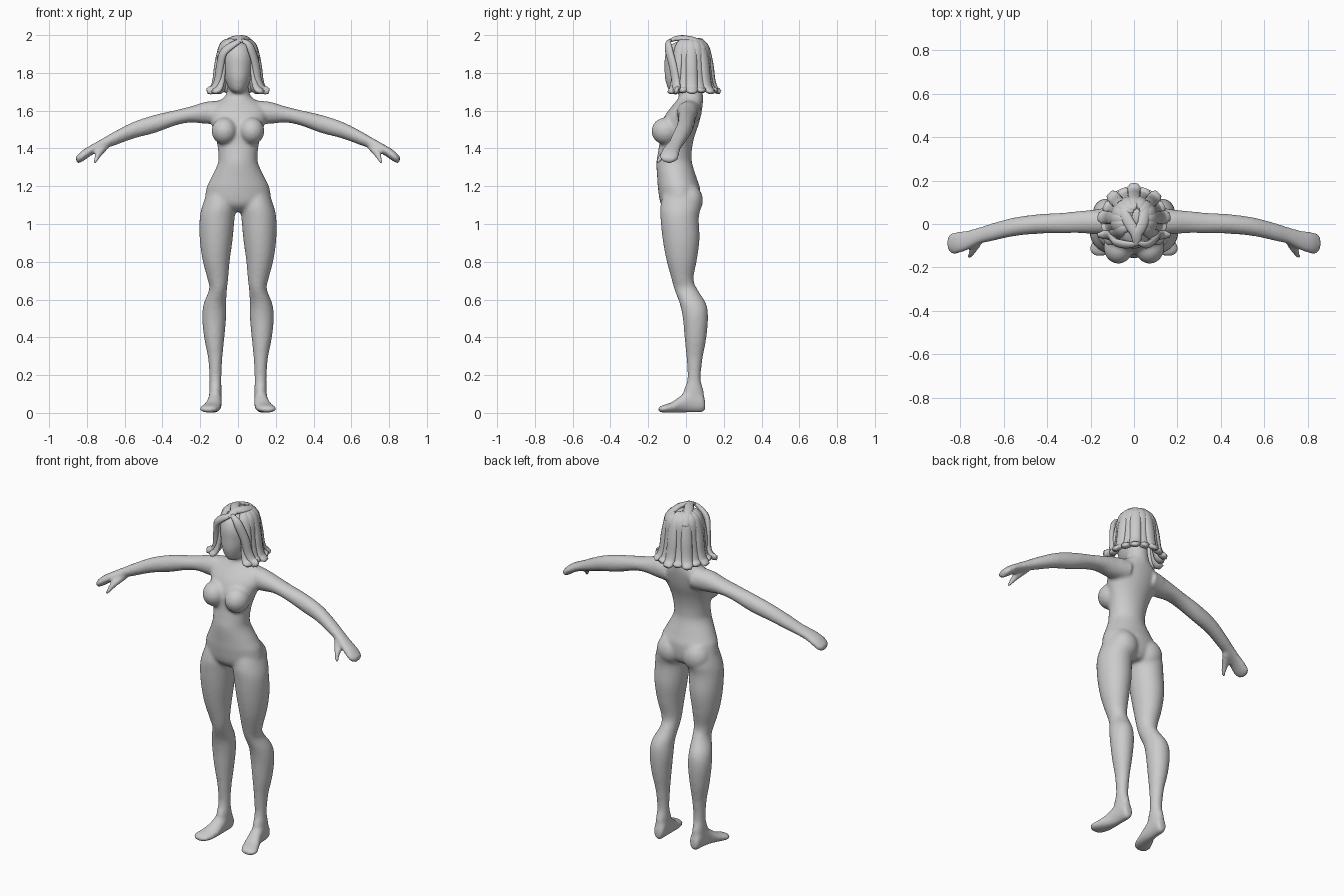
import bpy, bmesh, math
from mathutils import Vector, Matrix

grey = bpy.data.materials.new("plain_grey")
grey.diffuse_color = (0.6, 0.6, 0.6, 1)


def skin(bm, rings):
    """Bridge a list of vertex rings and close both ends."""
    loops = [[bm.verts.new(p) for p in r] for r in rings]
    n = len(loops[0])
    for a, b in zip(loops, loops[1:]):
        for i in range(n):
            bm.faces.new((a[i], a[(i + 1) % n], b[(i + 1) % n], b[i]))
    bm.faces.new(loops[0][::-1])
    bm.faces.new(loops[-1])


def spline(rows, steps=5):
    """Smoothly interpolate rows of numbers (Catmull-Rom)."""
    out = []
    for i in range(len(rows) - 1):
        a, b = rows[max(i - 1, 0)], rows[i]
        c, d = rows[i + 1], rows[min(i + 2, len(rows) - 1)]
        for k in range(steps):
            t = k / steps
            out.append([0.5 * (2 * q + (r - p) * t + (2 * p - 5 * q + 4 * r - s) * t * t
                               + (3 * q - p - 3 * r + s) * t ** 3)
                        for p, q, r, s in zip(a, b, c, d)])
    return out + [list(rows[-1])]


def loft(bm, axis, rows, sx=1, n=24):
    """Elliptic loft; each row is position on axis, then min/max of the other two axes."""
    rings = []
    for s, u0, u1, v0, v1 in spline(rows):
        ring = []
        for i in range(n):
            a = 2 * math.pi * i / n
            u = (u0 + u1) / 2 + (u1 - u0) / 2 * math.cos(a)
            v = (v0 + v1) / 2 + (v1 - v0) / 2 * math.sin(a)
            p = {"X": (s, u, v), "Y": (u, s, v), "Z": (u, v, s)}[axis]
            ring.append((p[0] * sx, p[1], p[2]))
        rings.append(ring)
    skin(bm, rings)


def ball(bm, c, r, tilt=0):
    m = Matrix.Translation(c) @ Matrix.Rotation(tilt, 4, "Y") @ Matrix.Diagonal((*r, 1))
    bmesh.ops.create_uvsphere(bm, u_segments=24, v_segments=16, radius=1, matrix=m)


def finish(bm, name):
    bmesh.ops.recalc_face_normals(bm, faces=bm.faces)
    me = bpy.data.meshes.new(name)
    bm.to_mesh(me)
    bm.free()
    me.materials.append(grey)
    for p in me.polygons:
        p.use_smooth = True
    ob = bpy.data.objects.new(name, me)
    bpy.context.collection.objects.link(ob)
    return ob


# ---- body: torso, neck and head
bm = bmesh.new()
torso = [(1.065, .06, -.09, .04), (1.105, .165, -.133, .07), (1.185, .168, -.148, .075),
         (1.24, .145, -.152, .058), (1.32, .107, -.157, .033), (1.37, .104, -.15, .03),
         (1.42, .110, -.142, .035), (1.47, .122, -.138, .047), (1.53, .142, -.13, .068),
         (1.58, .155, -.108, .08), (1.62, .145, -.078, .087), (1.65, .105, -.053, .09),
         (1.68, .066, -.037, .09), (1.75, .054, -.04, .085)]
loft(bm, "Z", [(z, -w, w, f, b) for z, w, f, b in torso], n=32)
head = [(1.695, .02, -.075, .0), (1.715, .047, -.095, .05), (1.77, .07, -.112, .09),
        (1.83, .082, -.114, .105), (1.89, .085, -.112, .11), (1.94, .07, -.09, .10),
        (1.97, .03, -.04, .06)]
loft(bm, "Z", [(z, -w, w, f, b) for z, w, f, b in head])

leg = [(1.20, .03, .15, -.11, .06), (1.10, .012, .188, -.135, .078), (1.03, .018, .203, -.135, .068),
       (.92, .028, .203, -.124, .072), (.81, .043, .188, -.104, .058), (.71, .052, .162, -.077, .04),
       (.655, .058, .153, -.062, .06), (.577, .063, .182, -.033, .107), (.50, .063, .190, -.017, .117),
       (.39, .073, .178, -.007, .107), (.286, .083, .158, .003, .088), (.18, .088, .151, .008, .078),
       (.11, .087, .153, -.015, .095), (.03, .09, .15, -.02, .098)]
foot = [(.102, .098, .138, .015, .06), (.085, .087, .15, .003, .11), (.03, .086, .155, .001, .135),
        (-.02, .086, .165, .001, .098), (-.07, .09, .188, .001, .06), (-.11, .10, .204, .001, .045),
        (-.135, .115, .197, .003, .036), (-.147, .135, .18, .01, .026)]
arm = [(.08, -.05, .085, 1.53, 1.655), (.17, -.048, .068, 1.53, 1.647), (.25, -.042, .06, 1.537, 1.623),
       (.33, -.043, .052, 1.522, 1.603), (.44, -.045, .045, 1.482, 1.578), (.55, -.056, .03, 1.453, 1.542),
       (.65, -.078, .004, 1.417, 1.492), (.71, -.092, -.015, 1.395, 1.457), (.77, -.122, -.03, 1.367, 1.423),
       (.82, -.138, -.037, 1.333, 1.393), (.845, -.132, -.045, 1.322, 1.37), (.858, -.11, -.065, 1.335, 1.358)]
thumb = [(.71, -.07, 1.405, .022), (.735, -.11, 1.375, .02), (.748, -.135, 1.35, .015),
         (.757, -.15, 1.328, .01)]

# ---- limbs and soft forms, mirrored left and right
for s in (-1, 1):
    loft(bm, "Z", leg, s)
    loft(bm, "Y", foot, s)
    loft(bm, "X", arm, s)
    ball(bm, (s * .072, -.108, 1.492), (.068, .075, .072))
    ball(bm, (s * .085, .018, 1.125), (.08, .072, .085))
    ball(bm, (s * .12, .02, 1.60), (.09, .055, .05), s * .2)
    for x, y, z, r in spline(thumb, 3):
        ball(bm, (s * x, y, z), (r, r, r))
body = finish(bm, "body")
rm = body.modifiers.new("blend", "REMESH")
rm.mode = "VOXEL"
rm.voxel_size = .009
rm.use_smooth_shade = True
sm = body.modifiers.new("soften", "SMOOTH")
sm.factor = .5
sm.iterations = 8

# ---- hair: a cap under overlapping flicked locks
bm = bmesh.new()
ball(bm, (0, .028, 1.868), (.097, .102, .115))
finish(bm, "hair_cap")


def lock(bm, pts, wide, thick, hub=Vector((0, .02, 1.84))):
    """Flattened lock of hair along a path, facing away from the head."""
    path = [Vector(p) for p in spline(pts, 4)]
    rings = []
    for i, p in enumerate(path):
        t = (path[min(i + 1, len(path) - 1)] - path[max(i - 1, 0)]).normalized()
        out = p - hub
        out.z = max(out.z, 0)
        side = t.cross(out).normalized()
        nor = side.cross(t).normalized()
        f = i / (len(path) - 1)
        k = min(1, .45 + 2 * f) * (1 if f < .95 else .7)
        rings.append([p + side * wide * k * math.cos(a) + nor * thick * k * math.sin(a)
                      for a in (2 * math.pi * j / 12 for j in range(12))])
    skin(bm, rings)


bm = bmesh.new()
count = 13
for i in range(count):
    th = math.radians(52 + 256 * i / (count - 1))
    dx, dy = math.sin(th), -math.cos(th)
    wob = .005 * (-1) ** i
    pts = [(.012 + .02 * dx, .02 + .06 * dy, 1.975)]
    for r, z in ((.065, 1.965), (.09, 1.925), (.104 + wob, 1.84), (.114 + wob, 1.76),
                 (.13 + wob, 1.715), (.158 + wob, 1.703 - wob)):
        pts.append((r * dx, .02 + r * dy, z))
    lock(bm, pts, .031, .017)

# ---- swept fringe on both sides of the parting
for s in (-1, 1):
    lock(bm, [(.018, -.085, 1.972), (.018 + s * .035, -.095, 1.955), (s * .075, -.088, 1.91),
              (s * .095, -.07, 1.84), (s * .108, -.055, 1.76), (s * .13, -.05, 1.715),
              (s * .165, -.052, 1.705)], .024, .016)
    lock(bm, [(.012, -.10, 1.965), (.012, -.05, 1.982), (.01 + s * .03, .0, 1.982),
              (s * .05, .06, 1.965), (s * .06, .10, 1.92)], .026, .014)
finish(bm, "hair_locks")
